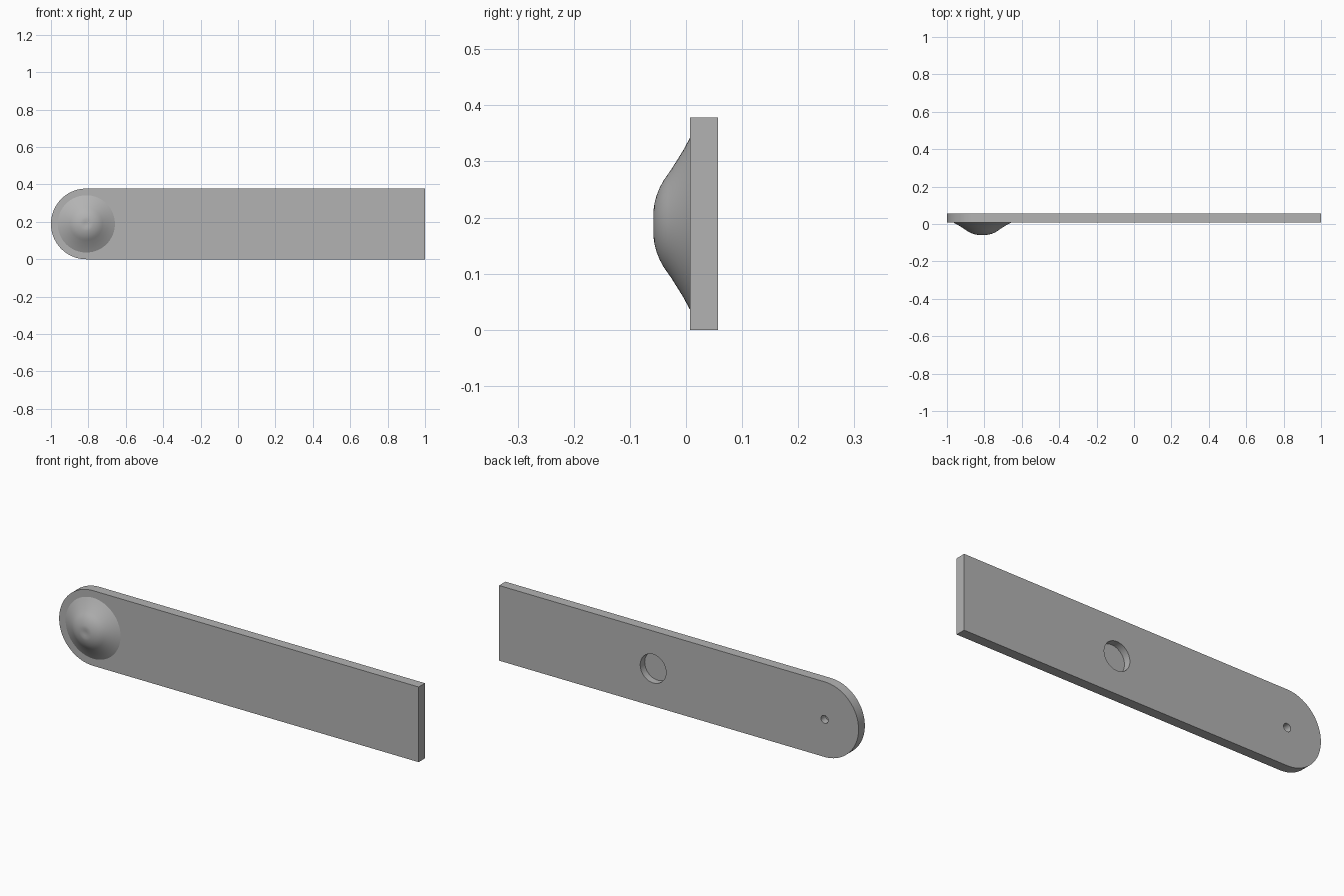
import bpy, bmesh
from math import pi, sin, cos, radians
from mathutils import Matrix

cube = bpy.data.objects.get("Cube")
if cube:
    bpy.data.objects.remove(cube, do_unlink=True)

R = 0.189                 # half the bar height, also the end radius
PIVOT_X = R - 1           # centre of the rounded end
FRONT, BACK = 0.007, 0.057

grey = bpy.data.materials.new("plain grey")
grey.use_nodes = True
grey.diffuse_color = (0.45, 0.45, 0.45, 1)
grey.node_tree.nodes["Principled BSDF"].inputs["Base Color"].default_value = (0.45, 0.45, 0.45, 1)


def make_object(name, bm):
    bmesh.ops.recalc_face_normals(bm, faces=bm.faces)
    mesh = bpy.data.meshes.new(name)
    bm.to_mesh(mesh)
    bm.free()
    mesh.materials.append(grey)
    obj = bpy.data.objects.new(name, mesh)
    bpy.context.collection.objects.link(obj)
    return obj


def activate(obj):
    bpy.ops.object.select_all(action='DESELECT')
    obj.select_set(True)
    bpy.context.view_layer.objects.active = obj


def smooth(obj):
    activate(obj)
    bpy.ops.object.shade_smooth_by_angle(angle=radians(30))


# Bar: square at one end, half round at the other
bm = bmesh.new()
steps = 48
outline = [(1, 0), (1, 2 * R)]
for i in range(steps + 1):
    a = pi / 2 + pi * i / steps
    outline.append((PIVOT_X + R * cos(a), R + R * sin(a)))
face = bm.faces.new([bm.verts.new((x, FRONT, z)) for x, z in outline])
side = bmesh.ops.extrude_face_region(bm, geom=[face])
bmesh.ops.translate(bm, vec=(0, BACK - FRONT, 0),
                    verts=[v for v in side["geom"] if isinstance(v, bmesh.types.BMVert)])
bar = make_object("bar", bm)


# Blind round holes in the back
def drill(name, x, radius, depth):
    bm = bmesh.new()
    place = Matrix.Translation((x, BACK, R)) @ Matrix.Rotation(pi / 2, 4, 'X')
    bmesh.ops.create_cone(bm, cap_ends=True, segments=48, radius1=radius,
                          radius2=radius, depth=2 * depth, matrix=place)
    cutter = make_object(name, bm)
    cutter.hide_render = True
    activate(bar)
    mod = bar.modifiers.new(name, 'BOOLEAN')
    mod.operation = 'DIFFERENCE'
    mod.solver = 'EXACT'
    mod.object = cutter
    bpy.ops.object.modifier_apply(modifier=mod.name)
    bpy.data.objects.remove(cutter, do_unlink=True)


drill("round_recess", 0.143, 0.072, 0.036)
drill("screw_hole", PIVOT_X, 0.02, 0.036)
smooth(bar)

# Knob: bell profile (radius, y) with a shallow dimple, spun about the y axis
profile = [(0, -0.0555), (0.012, -0.056), (0.025, -0.0578), (0.037, -0.056),
           (0.05, -0.0525), (0.064, -0.047), (0.077, -0.040), (0.087, -0.033),
           (0.097, -0.026), (0.113, -0.016), (0.129, -0.006), (0.142, 0.001),
           (0.153, FRONT)]
bm = bmesh.new()
verts = [bm.verts.new((PIVOT_X + r, y, R)) for r, y in profile]
edges = [bm.edges.new(pair) for pair in zip(verts, verts[1:])]
bmesh.ops.spin(bm, geom=verts + edges, cent=(PIVOT_X, 0, R), axis=(0, 1, 0),
               angle=2 * pi, steps=64, use_duplicate=False)
bmesh.ops.remove_doubles(bm, verts=bm.verts, dist=0.0001)
bmesh.ops.holes_fill(bm, edges=[e for e in bm.edges if e.is_boundary], sides=0)
knob = make_object("knob", bm)
smooth(knob)
